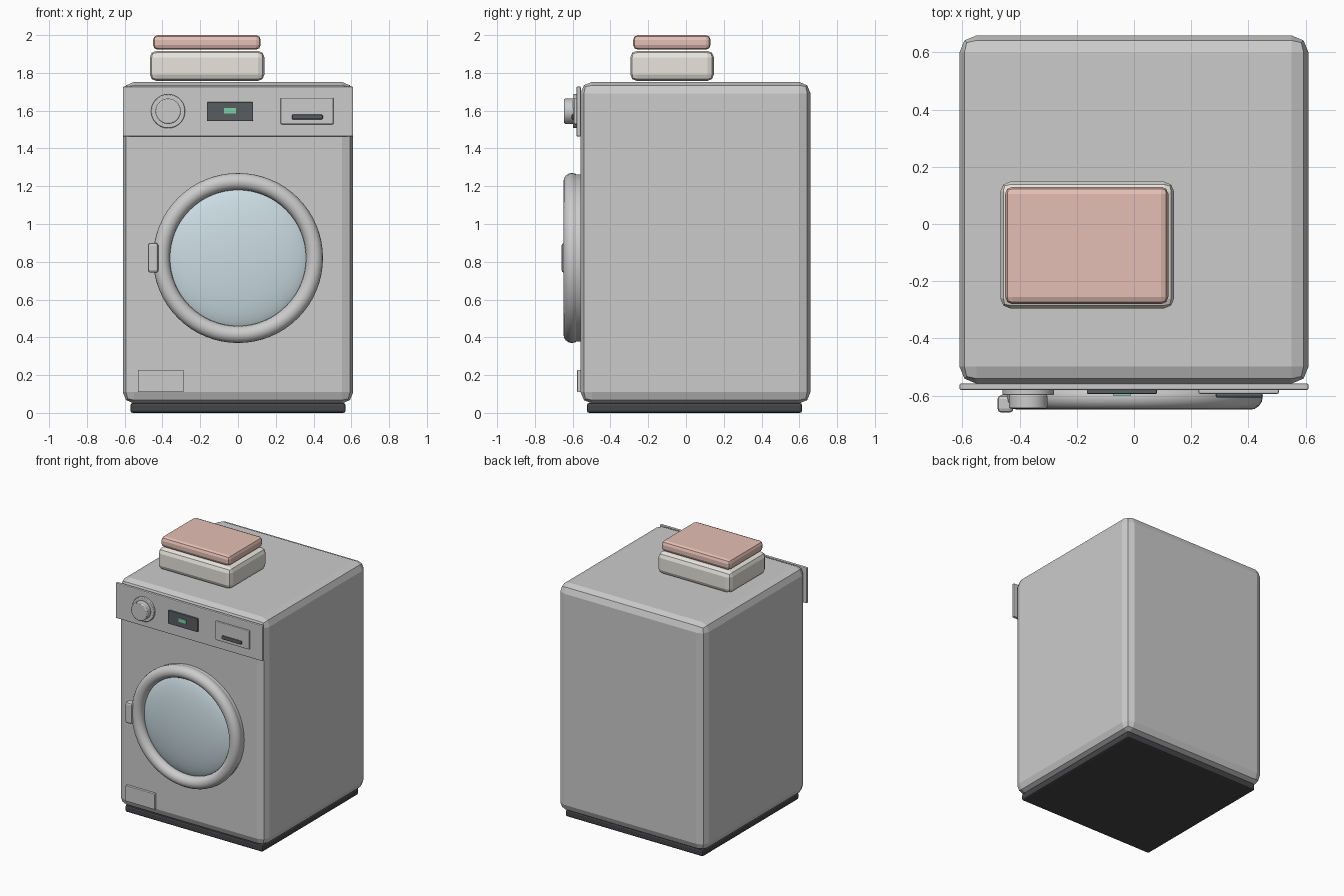
import bpy, math

if "Cube" in bpy.data.objects:
    bpy.data.objects.remove(bpy.data.objects["Cube"])

def mat(name, rgb):
    m = bpy.data.materials.new(name)
    m.diffuse_color = (*rgb, 1)
    m.use_nodes = True
    m.node_tree.nodes["Principled BSDF"].inputs["Base Color"].default_value = m.diffuse_color
    return m

DARK = mat("dark_plastic", (0.10, 0.11, 0.12))
BASE = mat("black_rubber", (0.06, 0.06, 0.065))
GREEN = mat("green_light", (0.2, 0.65, 0.4))
GLASS = mat("tinted_glass", (0.60, 0.72, 0.77))
CREAM = mat("cream_towel", (0.80, 0.78, 0.72))
PINK = mat("pink_towel", (0.78, 0.52, 0.46))

def finish(name, material, bevel=0, segments=2):
    o = bpy.context.object
    o.name = name
    if material:
        o.data.materials.append(material)
    if bevel:
        b = o.modifiers.new("bevel", 'BEVEL')
        b.width, b.segments = bevel, segments
        b.limit_method = 'ANGLE'
    return o

def box(name, x, y, z, bevel=0, segments=2, material=None):
    """Box given by its (min, max) extents on each axis."""
    c = [(a + b) / 2 for a, b in (x, y, z)]
    bpy.ops.mesh.primitive_cube_add(size=1, location=c)
    o = bpy.context.object
    o.scale = [b - a for a, b in (x, y, z)]
    bpy.ops.object.transform_apply(location=False, rotation=False, scale=True)
    return finish(name, material, bevel, segments)

def disc(name, x, z, r, y, bevel=0, material=None, n=48):
    """Cylinder whose axis runs front to back."""
    bpy.ops.mesh.primitive_cylinder_add(vertices=n, radius=r, depth=y[1] - y[0],
        location=(x, sum(y) / 2, z), rotation=(math.pi / 2, 0, 0))
    bpy.ops.object.shade_smooth_by_angle(angle=math.radians(35))
    return finish(name, material, bevel)

# Cabinet and plinth
box("cabinet", (-0.61, 0.61), (-0.558, 0.659), (0.05, 1.752), 0.06)
box("plinth", (-0.57, 0.57), (-0.525, 0.615), (0, 0.052), 0.012, material=BASE)

# Control panel with display and detergent drawer
box("control_panel", (-0.61, 0.61), (-0.58, -0.557), (1.463, 1.728), 0.006)
box("display", (-0.165, 0.08), (-0.594, -0.575), (1.545, 1.645), 0.004, material=DARK)
box("display_light", (-0.073, -0.01), (-0.599, -0.59), (1.585, 1.613), material=GREEN)
box("detergent_drawer", (0.225, 0.506), (-0.594, -0.575), (1.528, 1.668), 0.006)
box("drawer_grip", (0.285, 0.45), (-0.607, -0.59), (1.553, 1.58), 0.008, material=DARK)

# Program dial
disc("dial_base", -0.37, 1.597, 0.09, (-0.598, -0.575), 0.004)
disc("dial_knob", -0.37, 1.597, 0.067, (-0.645, -0.595), 0.006)

# Door: backing, rounded ring, bulging window, latch
disc("door_backing", 0, 0.82, 0.443, (-0.59, -0.555), n=64)
bpy.ops.mesh.primitive_torus_add(major_radius=0.405, minor_radius=0.045,
    major_segments=64, minor_segments=16,
    location=(0, -0.604, 0.82), rotation=(math.pi / 2, 0, 0))
bpy.ops.object.shade_smooth()
finish("door_ring", None)
bpy.ops.mesh.primitive_uv_sphere_add(segments=64, ring_count=24, radius=0.385,
    location=(0, -0.565, 0.82), rotation=(math.pi / 2, 0, 0))
bpy.context.object.scale = (1, 1, 0.21)
bpy.ops.object.shade_smooth()
finish("door_window", GLASS)
box("door_latch", (-0.477, -0.421), (-0.659, -0.598), (0.742, 0.9), 0.014)

# Filter hatch
box("filter_hatch", (-0.53, -0.288), (-0.576, -0.55), (0.11, 0.228), 0.004)

# Folded towels on top
box("lower_towel", (-0.467, 0.14), (-0.295, 0.148), (1.757, 1.917), 0.035, material=CREAM)
box("upper_towel", (-0.45, 0.12), (-0.28, 0.13), (1.923, 2.0), 0.025, material=PINK)
